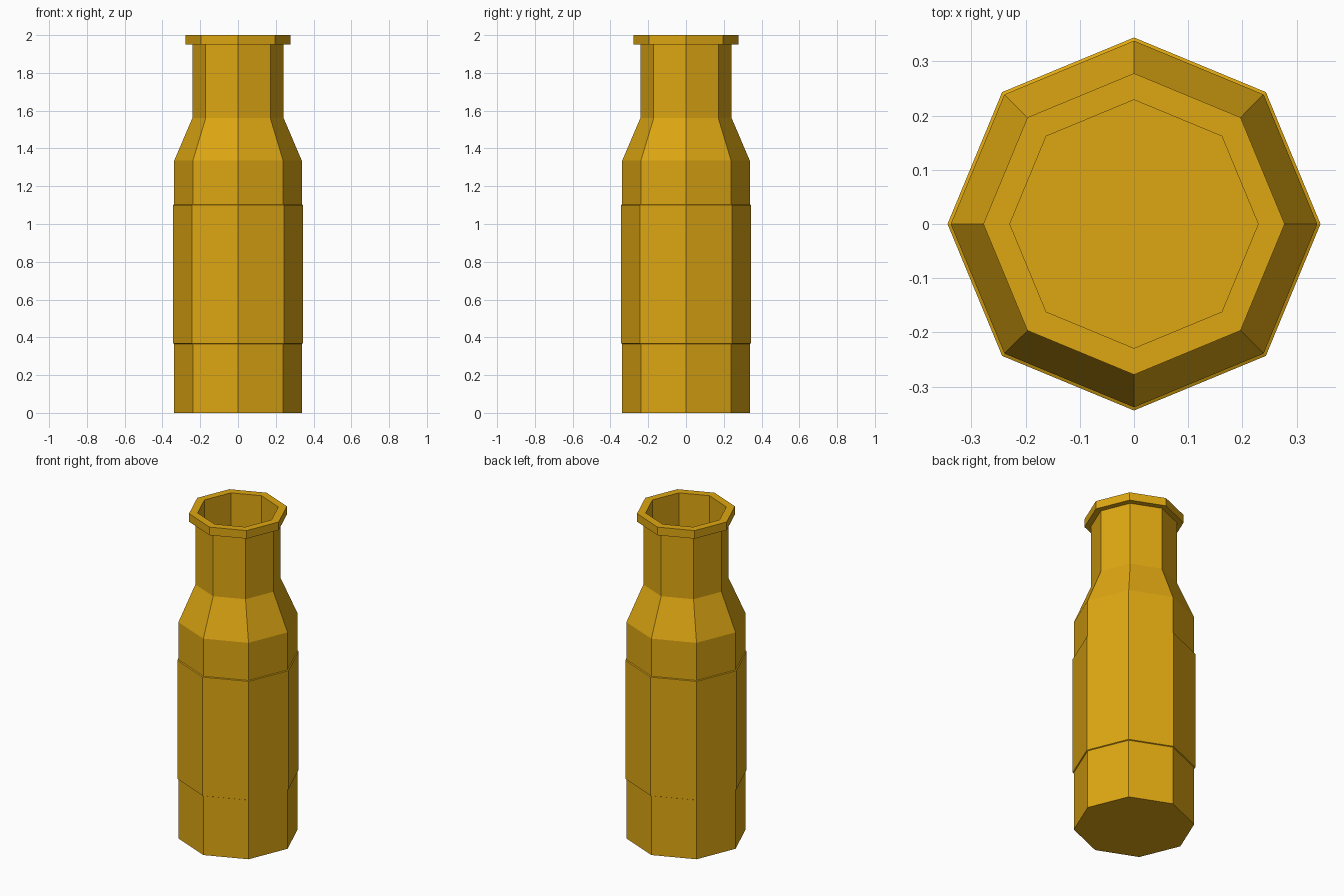
import bpy, bmesh, math

if "Cube" in bpy.data.objects:
    bpy.data.objects.remove(bpy.data.objects["Cube"])

SIDES = 8

amber = bpy.data.materials.new("amber")
amber.diffuse_color = (0.73, 0.385, 0.006, 1.0)
amber.use_nodes = True
amber.node_tree.nodes["Principled BSDF"].inputs["Base Color"].default_value = amber.diffuse_color


def lathe(name, profile, closed=False):
    """Revolve (radius, z) points into a faceted solid, capped unless closed."""
    bm = bmesh.new()
    rings = []
    for r, z in profile:
        rings.append([bm.verts.new((r * math.cos(2 * math.pi * i / SIDES),
                                    r * math.sin(2 * math.pi * i / SIDES), z))
                      for i in range(SIDES)])
    pairs = list(zip(rings, rings[1:]))
    if closed:
        pairs.append((rings[-1], rings[0]))
    else:
        bm.faces.new(rings[0])
        bm.faces.new(rings[-1])
    for a, b in pairs:
        for i in range(SIDES):
            j = (i + 1) % SIDES
            bm.faces.new((a[i], a[j], b[j], b[i]))
    bmesh.ops.recalc_face_normals(bm, faces=bm.faces)
    mesh = bpy.data.meshes.new(name)
    bm.to_mesh(mesh)
    bm.free()
    mesh.materials.append(amber)
    obj = bpy.data.objects.new(name, mesh)
    bpy.context.collection.objects.link(obj)
    return obj


# Bottle: base, body, label band, shoulder, neck, lip, then the bore
lathe("bottle", [
    (0.338, 0.0),
    (0.338, 0.365), (0.344, 0.368),      # label band lower ledge
    (0.344, 1.10), (0.338, 1.103),       # label band upper ledge
    (0.338, 1.335),                      # shoulder start
    (0.242, 1.56),                       # neck
    (0.242, 1.95), (0.278, 1.95),        # lip underside
    (0.278, 2.0), (0.229, 2.0),          # lip top
    (0.229, 1.56),                       # bore floor
])
